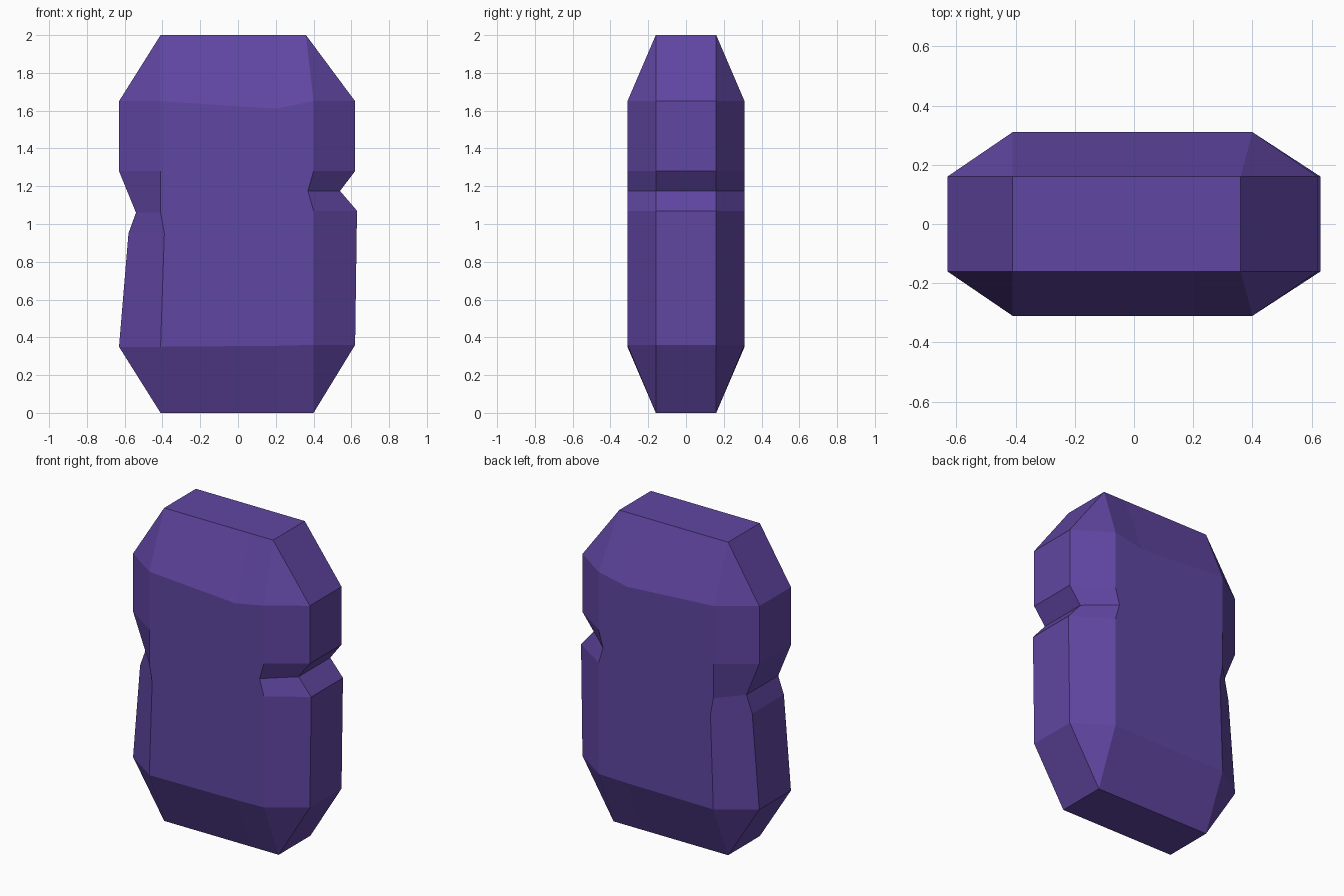
import bpy, bmesh

cube = bpy.data.objects.get("Cube")
if cube:
    bpy.data.objects.remove(cube, do_unlink=True)

INNER_Y, OUTER_Y = 0.31, 0.16   # broad faces, narrow side faces
MID_X = 0.2                     # slight crease down the broad faces

# Each level: (outer x, inner x, z) on the right, z of the crease, then the left
levels = [
    ((-0.41, -0.41, 2.00), 2.00, (0.36, 0.36, 2.00)),
    ((-0.63, -0.41, 1.65), 1.61, (0.62, 0.40, 1.65)),
    ((-0.63, -0.41, 1.28), 1.28, (0.62, 0.40, 1.28)),
    ((-0.54, -0.41, 1.06), 1.12, (0.54, 0.37, 1.175)),
    ((-0.58, -0.39, 0.95), 1.00, (0.63, 0.40, 1.07)),
    ((-0.63, -0.41, 0.35), 0.355, (0.62, 0.40, 0.36)),
    ((-0.41, -0.41, 0.00), 0.00, (0.40, 0.40, 0.00)),
]


def ring(level):
    """Chamfered cross-section with five points in front, mirrored behind."""
    (ro, ri, rz), mz, (lo, li, lz) = level
    y = OUTER_Y if ro == ri else INNER_Y
    front = [(ro, -OUTER_Y, rz), (ri, -y, rz), (MID_X, -y, mz),
             (li, -y, lz), (lo, -OUTER_Y, lz)]
    return front + [(px, -py, pz) for px, py, pz in reversed(front)]


# Chipped stone body, skinned from ring to ring
bm = bmesh.new()
rings = [[bm.verts.new(p) for p in ring(lv)] for lv in levels]
for upper, lower in zip(rings, rings[1:]):
    n = len(upper)
    for i in range(n):
        j = (i + 1) % n
        bm.faces.new((upper[i], lower[i], lower[j], upper[j]))
bm.faces.new(rings[0])
bm.faces.new(rings[-1][::-1])
bmesh.ops.remove_doubles(bm, verts=bm.verts[:], dist=0.0005)
bmesh.ops.recalc_face_normals(bm, faces=bm.faces[:])

mesh = bpy.data.meshes.new("stone_body")
bm.to_mesh(mesh)
bm.free()
body = bpy.data.objects.new("stone_body", mesh)
bpy.context.collection.objects.link(body)

# Purple stone colour
colour = (0.117, 0.061, 0.36, 1.0)
mat = bpy.data.materials.new("purple_stone")
mat.use_nodes = True
mat.diffuse_color = colour
mat.node_tree.nodes["Principled BSDF"].inputs["Base Color"].default_value = colour
mesh.materials.append(mat)
